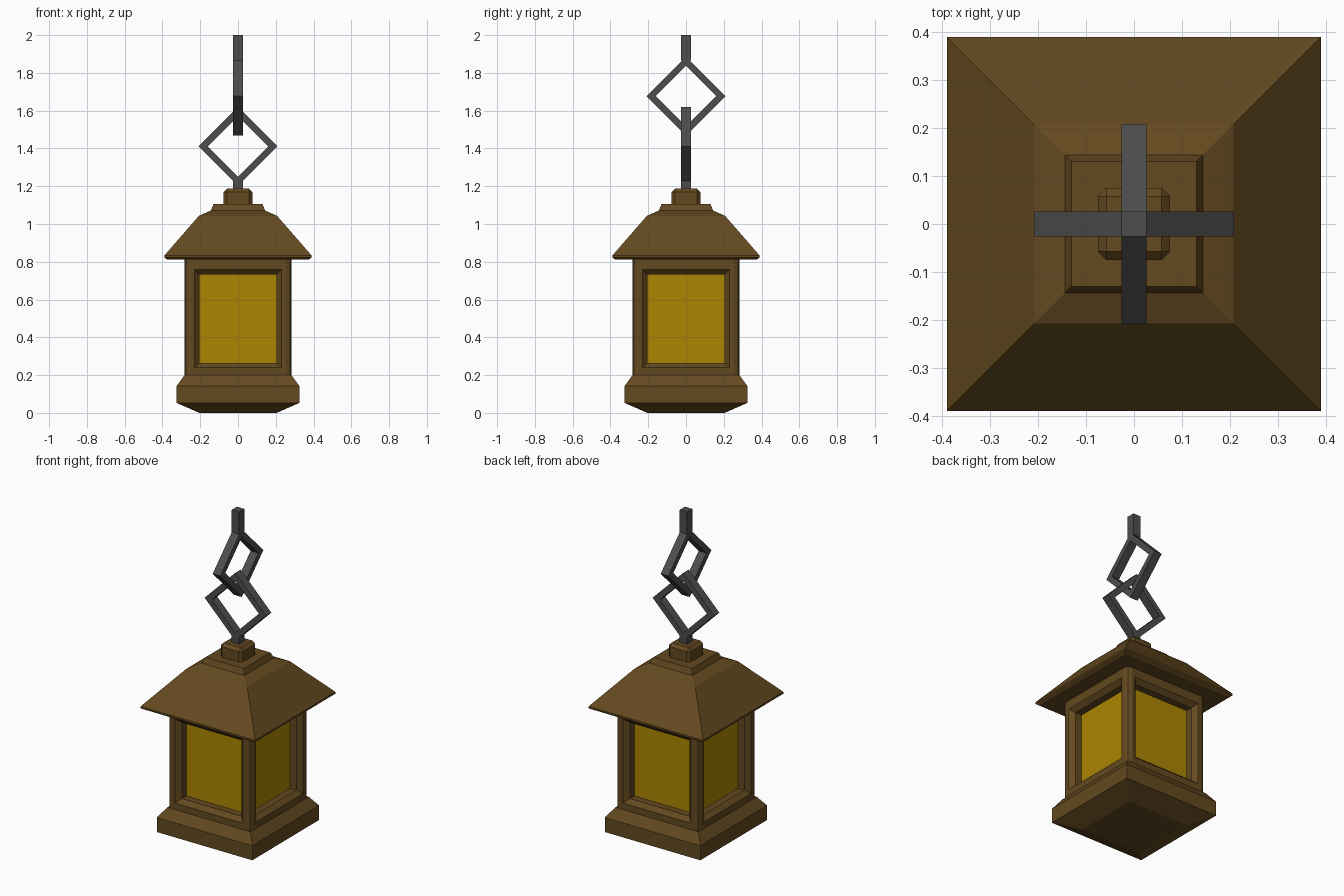
import bpy, bmesh
from mathutils import Matrix, Vector
from math import pi

if "Cube" in bpy.data.objects:
    bpy.data.objects.remove(bpy.data.objects["Cube"])


def material(name, rgb):
    m = bpy.data.materials.new(name)
    m.diffuse_color = (*rgb, 1)
    m.use_nodes = True
    m.node_tree.nodes["Principled BSDF"].inputs["Base Color"].default_value = m.diffuse_color
    return m


WOOD = material("wood", (0.126, 0.067, 0.014))
GLASS = material("amber_glass", (0.41, 0.24, 0.001))
IRON = material("dark_iron", (0.075, 0.075, 0.075))


def finish(name, bm, mat):
    bmesh.ops.remove_doubles(bm, verts=bm.verts, dist=1e-5)
    bmesh.ops.recalc_face_normals(bm, faces=bm.faces)
    me = bpy.data.meshes.new(name)
    bm.to_mesh(me)
    bm.free()
    me.materials.append(mat)
    ob = bpy.data.objects.new(name, me)
    bpy.context.collection.objects.link(ob)
    return ob


def bridge(bm, a, b):
    n = len(a)
    for i in range(n):
        j = (i + 1) % n
        bm.faces.new((a[i], a[j], b[j], b[i]))


def square_stack(name, profile, mat):
    """Square solid from (half width, z) profile points."""
    bm = bmesh.new()
    rings = [[bm.verts.new((sx * r, sy * r, z))
              for sx, sy in ((-1, -1), (1, -1), (1, 1), (-1, 1))] for r, z in profile]
    for a, b in zip(rings, rings[1:]):
        bridge(bm, a, b)
    bm.faces.new(rings[0])
    bm.faces.new(rings[-1])
    return finish(name, bm, mat)


def box(name, half, z0, z1, mat):
    return square_stack(name, [(half, z0), (half, z1)], mat)


# Base and roof
square_stack("base", [(0.205, 0), (0.325, 0.053), (0.325, 0.142), (0.283, 0.2)], WOOD)
square_stack("roof", [(0.375, 0.812), (0.39, 0.822), (0.39, 0.833), (0.207, 1.043),
                      (0.144, 1.071), (0.13, 1.105)], WOOD)

# Cap block with chamfered edges
cap = box("roof_cap", 0.0755, 1.08, 1.187, WOOD)
bev = cap.modifiers.new("chamfer", 'BEVEL')
bev.width = 0.018
bev.segments = 1

# Body: four windows with chamfered openings, joined by two-step rounded corners
H, MID, C = 0.283, 0.274, 0.253
Z0, Z1 = 0.19, 0.82
body = bmesh.new()
panes = bmesh.new()


def rect(bm, hw, z0, z1, y, rot):
    return [bm.verts.new(rot @ Vector((x, y, z)))
            for x, z in ((-hw, z0), (hw, z0), (hw, z1), (-hw, z1))]


for k in range(4):
    rot = Matrix.Rotation(k * pi / 2, 3, 'Z')
    rings = [rect(body, C, Z0, Z1, -H, rot),
             rect(body, 0.23, 0.24, 0.758, -H, rot),
             rect(body, 0.203, 0.265, 0.732, -H + 0.027, rot),
             rect(body, 0.203, 0.265, 0.732, -H + 0.07, rot)]
    for a, b in zip(rings, rings[1:]):
        bridge(body, a, b)
    corner = [(C, -H), (MID, -MID), (H, -C)]
    for (xa, ya), (xb, yb) in zip(corner, corner[1:]):
        body.faces.new([body.verts.new(rot @ Vector(p)) for p in
                        ((xa, ya, Z0), (xb, yb, Z0), (xb, yb, Z1), (xa, ya, Z1))])
    panes.faces.new(rect(panes, 0.203, 0.265, 0.732, -H + 0.07, rot))
finish("window_frame", body, WOOD)
glass = finish("window_glass", panes, GLASS)
# Make every pane face outward
for p in glass.data.polygons:
    if p.normal.dot(Vector((p.center.x, p.center.y, 0))) < 0:
        p.flip()


def link(name, z, along_x):
    """Diamond chain link with a rectangular section."""
    bm = bmesh.new()
    rings = []
    for r, d in ((0.209, -0.026), (0.209, 0.026), (0.16, 0.026), (0.16, -0.026)):
        pts = [(r, 0), (0, r), (-r, 0), (0, -r)]
        rings.append([bm.verts.new((u, d, z + v) if along_x else (d, u, z + v))
                      for u, v in pts])
    for i in range(4):
        bridge(bm, rings[i], rings[(i + 1) % 4])
    return finish(name, bm, IRON)


# Chain
box("lower_stem", 0.026, 1.17, 1.228, IRON)
link("lower_chain_link", 1.411, True)
link("upper_chain_link", 1.677, False)
box("upper_stem", 0.026, 1.865, 2.0, IRON)
